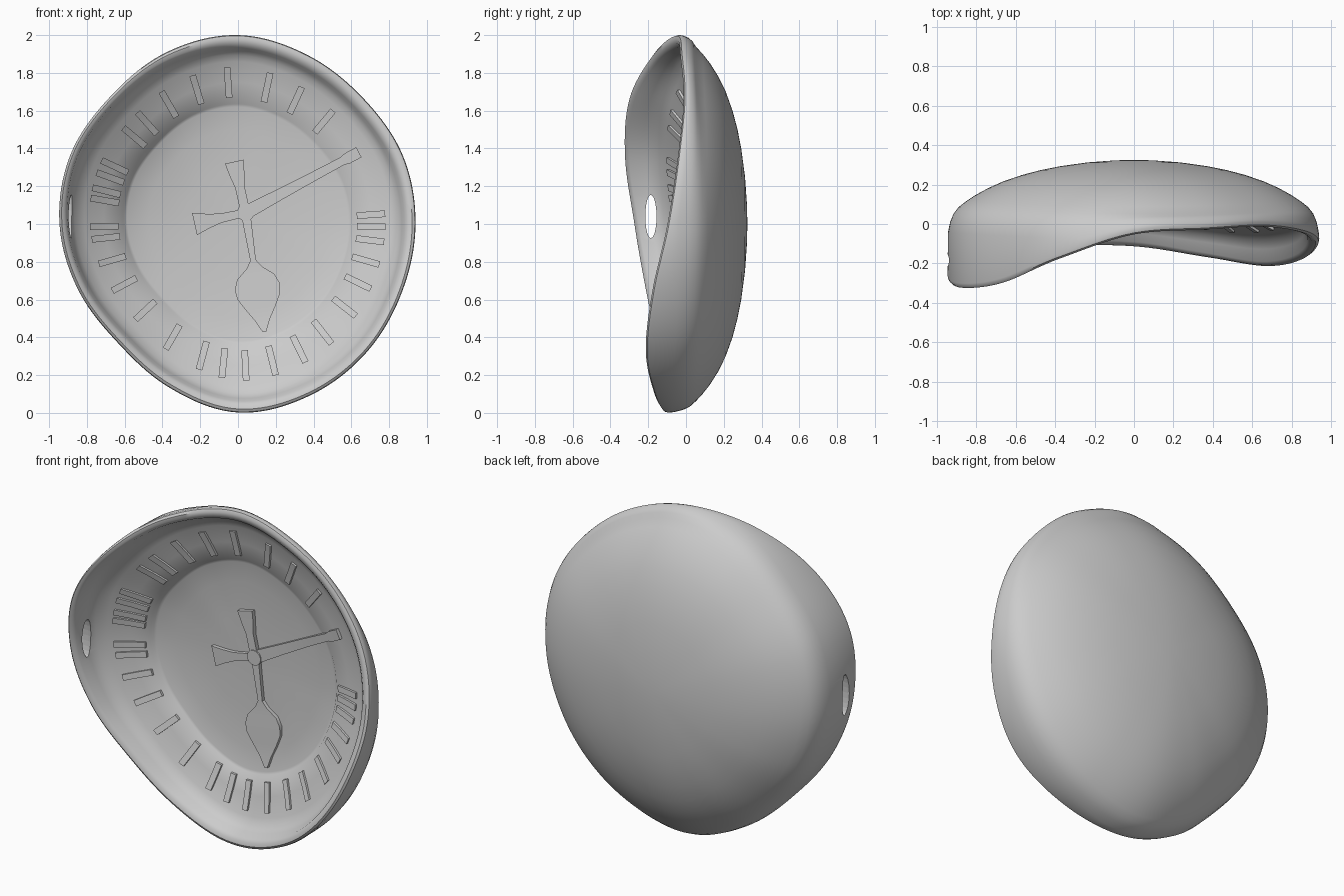
import bpy, bmesh, math
from mathutils import Vector

if "Cube" in bpy.data.objects:
    bpy.data.objects.remove(bpy.data.objects["Cube"])

N = 160
# warped outline: radius and rim depth every 22.5 degrees, starting at +x
RADIUS = [.94, .945, .94, .967, 1.0, .985, .955, .96, .945, .915, .895, .94, .998, .985, .962, .94]
RIM_Y = [-.075, -.02, .01, -.005, -.03, -.15, -.275, -.30, -.25, -.19, -.13, -.09, -.09, -.145, -.19, -.155]
# inner profile: fraction of radius, fraction of the way from face to rim
INNER = [(0, 0), (.3, .03), (.5, .09), (.62, .17), (.635, .19), (.645, .24),
         (.75, .38), (.86, .55), (.89, .65), (.915, .8), (.93, 1.0)]
FACE_Y = .125


def periodic(table, ang):
    u = (ang / (2 * math.pi) * len(table)) % len(table)
    i, f = int(u), u - int(u)
    a, b, c, d = (table[(i + k) % len(table)] for k in (-1, 0, 1, 2))
    return b + .5 * f * (c - a + f * (2*a - 5*b + 4*c - d + f * (3*(b - c) + d - a)))


def inner_y(ang, s):
    t = 1.0
    for (s0, t0), (s1, t1) in zip(INNER, INNER[1:]):
        if s <= s1:
            t = t0 + (t1 - t0) * (s - s0) / (s1 - s0)
            break
    return FACE_Y + (periodic(RIM_Y, ang) - FACE_Y) * t


def surface_y(x, z):
    ang = math.atan2(z - 1, x)
    return inner_y(ang, math.hypot(x, z - 1) / periodic(RADIUS, ang))


def point(ang, s, y):
    r = periodic(RADIUS, ang) * s
    return Vector((r * math.cos(ang), y, 1 + r * math.sin(ang)))


def dome(ang, s):
    return .325 - .2 * s**2 - (.14 - .05 * math.cos(ang)**2) * s**6


def finish(bm, name, smooth=40):
    bmesh.ops.recalc_face_normals(bm, faces=bm.faces)
    me = bpy.data.meshes.new(name)
    bm.to_mesh(me)
    bm.free()
    ob = bpy.data.objects.new(name, me)
    bpy.context.collection.objects.link(ob)
    bpy.ops.object.select_all(action='DESELECT')
    ob.select_set(True)
    bpy.context.view_layer.objects.active = ob
    bpy.ops.object.shade_smooth_by_angle(angle=math.radians(smooth))
    return ob


# warped dish: back dome, rolled rim and recessed face as one skin;
# the wall is thinner where the rim reaches further forward
def section(ang):
    rim = periodic(RIM_Y, ang)
    thin = min(1, max(0, -rim / .3))
    pts = [(s, dome(ang, s)) for s in (.1, .25, .4, .5, .6, .7, .78, .85, .9, .94)]
    e = dome(ang, .94)
    d = min(.16, e - rim)
    pts += [(.968, e - .22 * d), (.986, e - .48 * d), (.997, e - .8 * d), (1, rim)]
    pts += [(.996, rim - .015), (.978 + .01 * thin, rim - .023), (.952 + .022 * thin, rim - .018)]
    pts += [(s + (.03 * thin if s > .87 else 0), inner_y(ang, s)) for s, t in reversed(INNER[1:])]
    return pts


bm = bmesh.new()
cols = []
for i in range(N):
    a = 2 * math.pi * i / N
    cols.append([bm.verts.new(point(a, s, y)) for s, y in section(a)])
back = bm.verts.new((0, .325, 1))
front = bm.verts.new((0, FACE_Y, 1))
for i in range(N):
    p, q = cols[i], cols[(i + 1) % N]
    bm.faces.new((back, p[0], q[0]))
    bm.faces.new((front, q[-1], p[-1]))
    for k in range(len(p) - 1):
        bm.faces.new((p[k], p[k + 1], q[k + 1], q[k]))
dish = finish(bm, "warped_dish")

# slit worn through the left wall
bpy.ops.mesh.primitive_uv_sphere_add(segments=24, ring_count=12, location=(-.93, -.185, 1.04))
cutter = bpy.context.object
cutter.name = "slit_cutter"
cutter.scale = (.12, .032, .125)
cutter.hide_render = True
bpy.context.view_layer.objects.active = dish
mod = dish.modifiers.new("slit", 'BOOLEAN')
mod.operation, mod.solver, mod.object = 'DIFFERENCE', 'EXACT', cutter
bpy.ops.object.modifier_apply(modifier=mod.name)
bpy.data.objects.remove(cutter)


# raised strip of left/right point pairs, draped on the face
def relief(bm, pairs, height):
    rows = []
    for l, r in pairs:
        row = []
        for h in (-height, .02):
            for x, z in (l, r):
                row.append(bm.verts.new((x, surface_y(x, z) + h, z)))
        rows.append((row[0], row[1], row[3], row[2]))
    for a, b in zip(rows, rows[1:]):
        for k in range(4):
            bm.faces.new((a[k], a[(k + 1) % 4], b[(k + 1) % 4], b[k]))
    bm.faces.new(rows[0])
    bm.faces.new(rows[-1][::-1])


# strip along a straight line with widths given at fractions of its length
def strip(bm, start, end, widths, height=.022):
    a, b = Vector(start), Vector(end)
    d = (b - a).normalized()
    n = Vector((-d.y, d.x))
    relief(bm, [(a.lerp(b, f) + n * w / 2, a.lerp(b, f) - n * w / 2) for f, w in widths], height)


# hour bars
bm = bmesh.new()
for deg in (4, 359, 353, 344, 334, 322, 308, 296, 284, 273, 264, 255, 240, 223, 208, 196,
            186, 181, 170, 166, 160, 155, 140, 132, 120, 107, 94, 78, 65, 50):
    a = math.radians(deg)
    p0, p1 = (point(a, s, 0) for s in (.67, .83))
    strip(bm, (p0.x, p0.z), (p1.x, p1.z), [(f / 4, .035) for f in range(5)], .014)
finish(bm, "hour_bars", 30)

# long hand with flared tail
hub = (.04, 1.06)
bm = bmesh.new()
strip(bm, hub, (.64, 1.38), [(0, .075), (.3, .06), (.6, .05), (.85, .045), (.9, .06), (1, .06)])
strip(bm, hub, (-.23, 1.0), [(0, .04), (.5, .05), (.75, .08), (1, .12)])
finish(bm, "long_hand", 30)

# short hand with leaf tip and flared tail
bm = bmesh.new()
strip(bm, hub, (.14, .43), [(0, .05), (.4, .03), (.46, .08), (.54, .2), (.62, .24), (.7, .23),
                            (.8, .16), (.9, .08), (1, .02)])
strip(bm, hub, (-.02, 1.33), [(0, .05), (.5, .05), (.75, .08), (1, .1)], .025)
finish(bm, "short_hand", 30)

# hub
bpy.ops.mesh.primitive_cylinder_add(vertices=24, radius=.045, depth=.06,
                                    location=(.04, surface_y(*hub), 1.06),
                                    rotation=(math.pi / 2, 0, 0))
bpy.context.object.name = "hand_hub"
bpy.ops.object.shade_smooth_by_angle()
